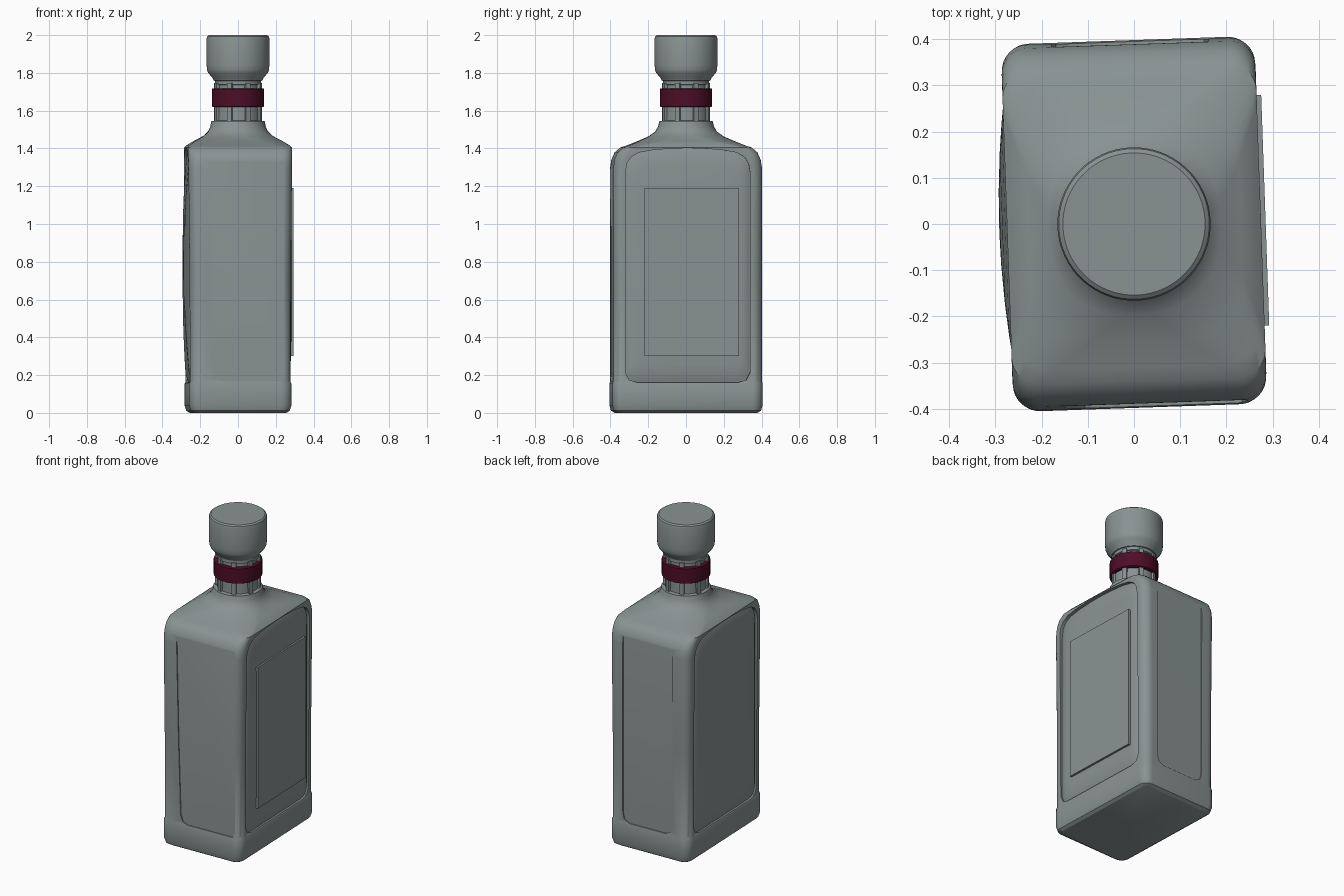
import bpy, bmesh, math
from mathutils import Matrix

if "Cube" in bpy.data.objects:
    bpy.data.objects.remove(bpy.data.objects["Cube"])


def material(name, color):
    m = bpy.data.materials.new(name)
    m.diffuse_color = (*color, 1)
    m.use_nodes = True
    m.node_tree.nodes["Principled BSDF"].inputs["Base Color"].default_value = m.diffuse_color
    return m


GREY = material("grey glass", (0.25, 0.29, 0.29))
RED = material("dark red", (0.075, 0.004, 0.02))


def finish(name, bm, mat=GREY):
    bmesh.ops.recalc_face_normals(bm, faces=bm.faces[:])
    me = bpy.data.meshes.new(name)
    bm.to_mesh(me)
    bm.free()
    me.materials.append(mat)
    ob = bpy.data.objects.new(name, me)
    bpy.context.collection.objects.link(ob)
    return ob


def loft(name, rings, mat=GREY):
    """Skin a list of closed point rings and cap both ends."""
    bm = bmesh.new()
    vs = [[bm.verts.new(p) for p in ring] for ring in rings]
    n = len(vs[0])
    for a, b in zip(vs, vs[1:]):
        for i in range(n):
            j = (i + 1) % n
            bm.faces.new((a[i], a[j], b[j], b[i]))
    bm.faces.new(vs[0][::-1])
    bm.faces.new(vs[-1])
    return finish(name, bm, mat)


def rounded_rect(hx, hy, r, z, seg=8):
    pts = []
    for k, (sx, sy) in enumerate([(1, 1), (-1, 1), (-1, -1), (1, -1)]):
        for i in range(seg + 1):
            a = math.pi / 2 * (k + i / seg)
            pts.append((sx * (hx - r) + r * math.cos(a), sy * (hy - r) + r * math.sin(a), z))
    return pts


def lathe(name, profile, mat=GREY, n=48):
    return loft(name, [[(r * math.cos(2 * math.pi * i / n), r * math.sin(2 * math.pi * i / n), z)
                        for i in range(n)] for r, z in profile], mat)


def prism(name, outline, axis, lo, hi):
    """Extrude a (horizontal, z) outline along x or y."""
    place = (lambda u, v, d: (d, u, v)) if axis == "x" else (lambda u, v, d: (u, d, v))
    return loft(name, [[place(u, v, d) for u, v in outline] for d in (lo, hi)])


def cut(target, cutter):
    cutter.hide_render = True
    mod = target.modifiers.new("cut", "BOOLEAN")
    mod.operation, mod.object, mod.solver = "DIFFERENCE", cutter, "EXACT"
    bpy.context.view_layer.objects.active = target
    bpy.ops.object.modifier_apply(modifier=mod.name)
    bpy.data.objects.remove(cutter)


# Body: rounded block with a stepped base and sloping shoulders
body = loft("bottle_body", [rounded_rect(*s) for s in [
    (0.245, 0.370, 0.040, 0.0), (0.262, 0.390, 0.050, 0.012), (0.271, 0.398, 0.055, 0.04),
    (0.271, 0.398, 0.055, 0.155), (0.266, 0.395, 0.055, 0.165), (0.268, 0.395, 0.055, 0.70),
    (0.274, 0.396, 0.055, 1.29), (0.275, 0.388, 0.055, 1.34), (0.275, 0.370, 0.055, 1.38),
    (0.275, 0.340, 0.060, 1.405), (0.268, 0.310, 0.080, 1.415), (0.230, 0.250, 0.130, 1.44),
    (0.185, 0.196, 0.160, 1.465), (0.158, 0.163, 0.150, 1.49), (0.147, 0.149, 0.146, 1.515),
    (0.141, 0.141, 0.141, 1.545)]])

# Arched outline of the broad side panels
half = [(0.27, 0.162), (0.31, 0.175), (0.33, 0.215), (0.33, 1.27), (0.322, 1.32),
        (0.30, 1.355), (0.26, 1.378), (0.18, 1.392), (0.09, 1.399)]
arch = [(0, 0.162)] + half + [(0, 1.402)] + [(-y, z) for y, z in reversed(half)]

# Shallow recesses on all four sides
front_outline = [(-0.09, 0.165), (-0.12, 0.18), (-0.135, 0.22), (-0.15, 0.7), (-0.165, 1.45),
                 (0.232, 1.45), (0.232, 0.2), (0.22, 0.165)]
back_outline = [(-0.12, 0.165), (-0.155, 0.185), (-0.165, 0.23), (-0.165, 1.45),
                (0.175, 1.45), (0.175, 0.23), (0.165, 0.185), (0.13, 0.165)]
cut(body, prism("right_cutter", arch, "x", 0.252, 0.4))
cut(body, prism("left_cutter", arch, "x", -0.4, -0.252))
cut(body, prism("front_cutter", front_outline, "y", -0.6, -0.389))
cut(body, prism("back_cutter", back_outline, "y", 0.389, 0.6))


# Domed panels filling the side recesses
def domed_panel(name, side, bulge):
    rings = []
    for s in (1, 0.97, 0.93, 0.85, 0.7, 0.5, 0.25, 0.05):
        x = 0.255 + 0.01 * min(1, (1 - s) / 0.07) + (bulge - 0.265) * (1 - s ** 2)
        rings.append([(side * x, y * s, 0.78 + (z - 0.78) * s) for y, z in arch])
    return loft(name, rings)


domed_panel("right_panel", 1, 0.283)
domed_panel("left_panel", -1, 0.292)

# Flat label plate on the right side
prism("label_plate", [(-0.23, 0.30), (0.27, 0.30), (0.27, 1.19), (-0.23, 1.19)], "x", 0.262, 0.285)

# Neck with collars
lathe("neck", [(0.125, 1.50), (0.142, 1.515), (0.142, 1.535), (0.136, 1.545), (0.119, 1.548),
               (0.114, 1.735), (0.122, 1.738), (0.122, 1.78)])

# Eight upright ribs round the neck
bm = bmesh.new()
for i in range(8):
    turn = Matrix.Rotation(math.radians(22.5 + 45 * i), 4, "Z")
    shape = Matrix.Translation((0.114, 0, 1.642)) @ Matrix.Diagonal((0.032, 0.026, 0.21, 1))
    bmesh.ops.create_cube(bm, size=1, matrix=turn @ shape)
finish("neck_ribs", bm)

# Red band
lathe("neck_band", [(0.134, 1.62), (0.139, 1.623), (0.139, 1.715), (0.134, 1.718)], RED)

# Stopper cap
lathe("cap", [(0.115, 1.755), (0.128, 1.76), (0.134, 1.772), (0.158, 1.80), (0.164, 1.815),
              (0.166, 1.84), (0.166, 1.982), (0.163, 1.993), (0.154, 2.0)], n=64)

# Smooth shading and the slight turn of the whole bottle
for ob in bpy.context.scene.objects:
    ob.rotation_euler.z = math.radians(2)
    ob.select_set(True)
bpy.context.view_layer.objects.active = body
bpy.ops.object.shade_smooth_by_angle(angle=math.radians(30))
